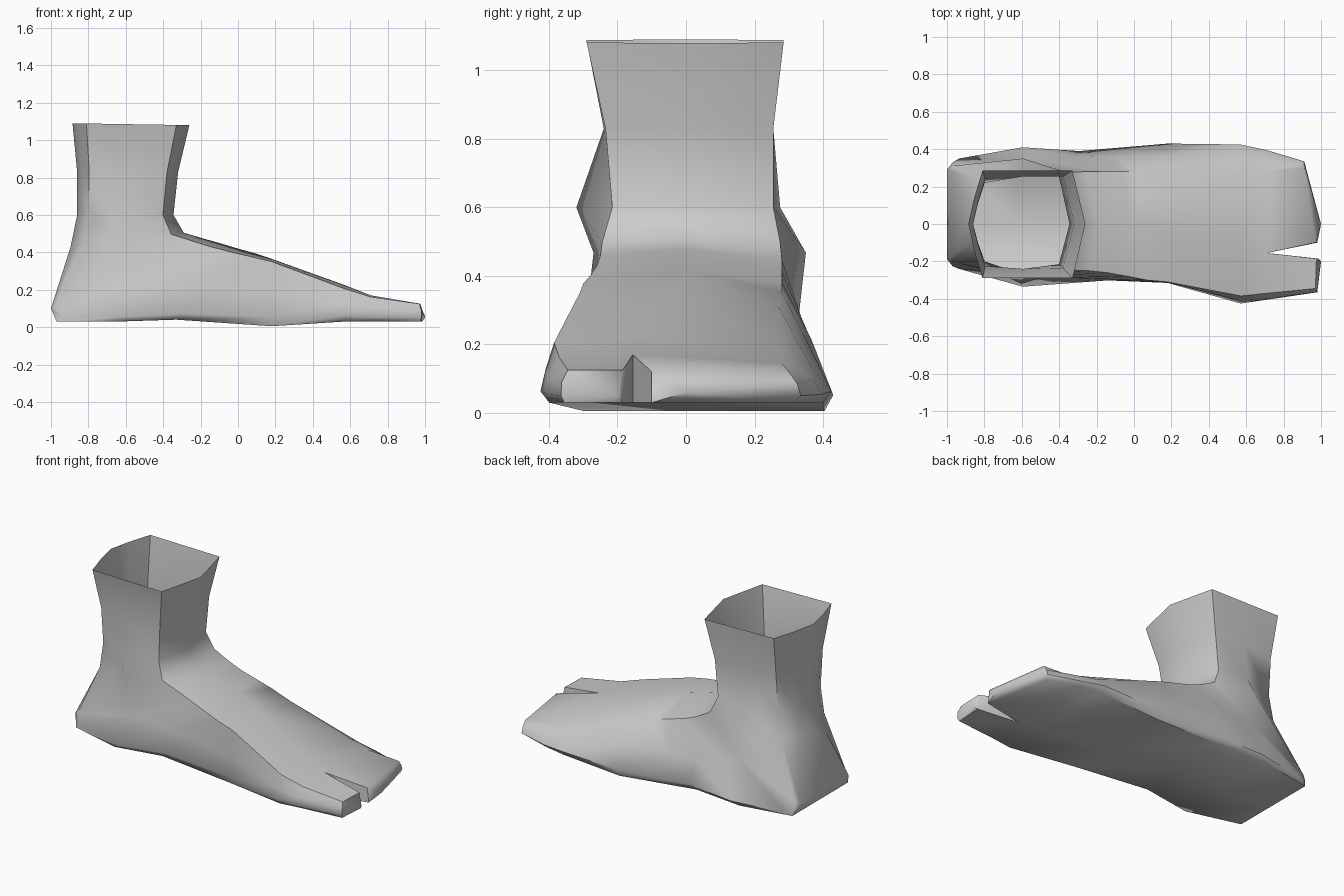
import bpy, bmesh

# Each ring runs from a top/front point T to a sole/back point B.
# Leg rings: Tx, Tz, Bx, Bz, then half widths (upper, middle, lower) for -y and +y
LEG = [
    (-.26, 1.08, -.885, 1.09, .29, .29, .29, .285, .285, .285),
    (-.32, .83, -.86, .83, .235, .24, .225, .255, .255, .24),
    (-.345, .60, -.86, .60, .215, .32, .20, .255, .275, .22),
    (-.29, .505, -.895, .43, .245, .27, .20, .275, .35, .23),
]
# Foot rings add: y of the centre line, upper fractions (-y, +y), lower fraction
FOOT = [
    (-.20, .478, -1.0, .10, .25, .29, .20, .28, .33, .31, .0, .05, .08, .97),
    (-.10, .45, -.97, .03, .26, .29, .24, .28, .35, .35, .0, .05, .09, .96),
    (.0, .42, -.64, .03, .28, .29, .335, .28, .36, .41, .0, .05, .10, .93),
    (.09, .395, -.33, .04, .30, .30, .295, .28, .365, .39, .0, .05, .12, .91),
    (.18, .365, .18, .005, .31, .313, .315, .27, .365, .43, -.05, .04, .15, .87),
    (.57, .225, .57, .03, .385, .41, .425, .28, .37, .425, -.13, .10, .20, .83),
    (.71, .17, .71, .03, .37, .40, .405, .28, .37, .395, -.155, .06, .18, .83),
]

bm = bmesh.new()


def make_ring(spec, leg):
    tx, tz, bx, bz = spec[:4]
    minus, plus = spec[4:7], spec[7:10]
    cy, fm, fp, fl = (0, .11, .11, .88) if leg else spec[10:]

    def at(f, y):
        return bm.verts.new((tx + (bx - tx) * f, y, tz + (bz - tz) * f))

    def side(w, fu, s):
        sole = (.95, w[2] * .5) if leg else (1, w[2] * .94)
        pts = [(fu, w[0]), (.5, w[1]), (fl, w[2]), sole]
        return [at(f, s * y) for f, y in pts]

    top = at(0, cy)
    right = side(plus, fp, 1)
    bottom = at(1, cy)
    left = side(minus, fm, -1)
    return [top] + right + [bottom] + left[::-1]


def bridge(a, b):
    n = len(a)
    for i in range(n):
        j = (i + 1) % n
        bm.faces.new((a[i], b[i], b[j], a[j]))


# Leg, heel and instep
rings = [make_ring(s, True) for s in LEG] + [make_ring(s, False) for s in FOOT]
for a, b in zip(rings, rings[1:]):
    bridge(a, b)

# The last ring splits into the big toe and the block of small toes
last = rings[-1]
small_tip = [(.97, -.10, .12), (.91, .30, .12), (.91, .325, .085),
             (.91, .335, .05), (.90, .31, .03), (.98, -.10, .03)]
big_tip = [(.985, -.185, .03), (.975, -.355, .03), (.98, -.365, .05),
           (.98, -.363, .09), (.97, -.345, .125), (.975, -.185, .125)]
for loop, tip, nose in ((last[:6], small_tip, (1.0, .0, .06)),
                        (last[5:] + last[:1], big_tip, (1.0, -.20, .05))):
    end = [bm.verts.new(p) for p in tip]
    bridge(loop, end)
    centre = bm.verts.new(nose)
    for i in range(6):
        bm.faces.new((end[i], centre, end[(i + 1) % 6]))

mesh = bpy.data.meshes.new("foot")
bm.to_mesh(mesh)
bm.free()
foot = bpy.data.objects.new("foot", mesh)
bpy.context.collection.objects.link(foot)

# Soft skin with crisp sole and toe edges
bpy.context.view_layer.objects.active = foot
foot.select_set(True)
bpy.ops.object.shade_smooth_by_angle(angle=0.9)
